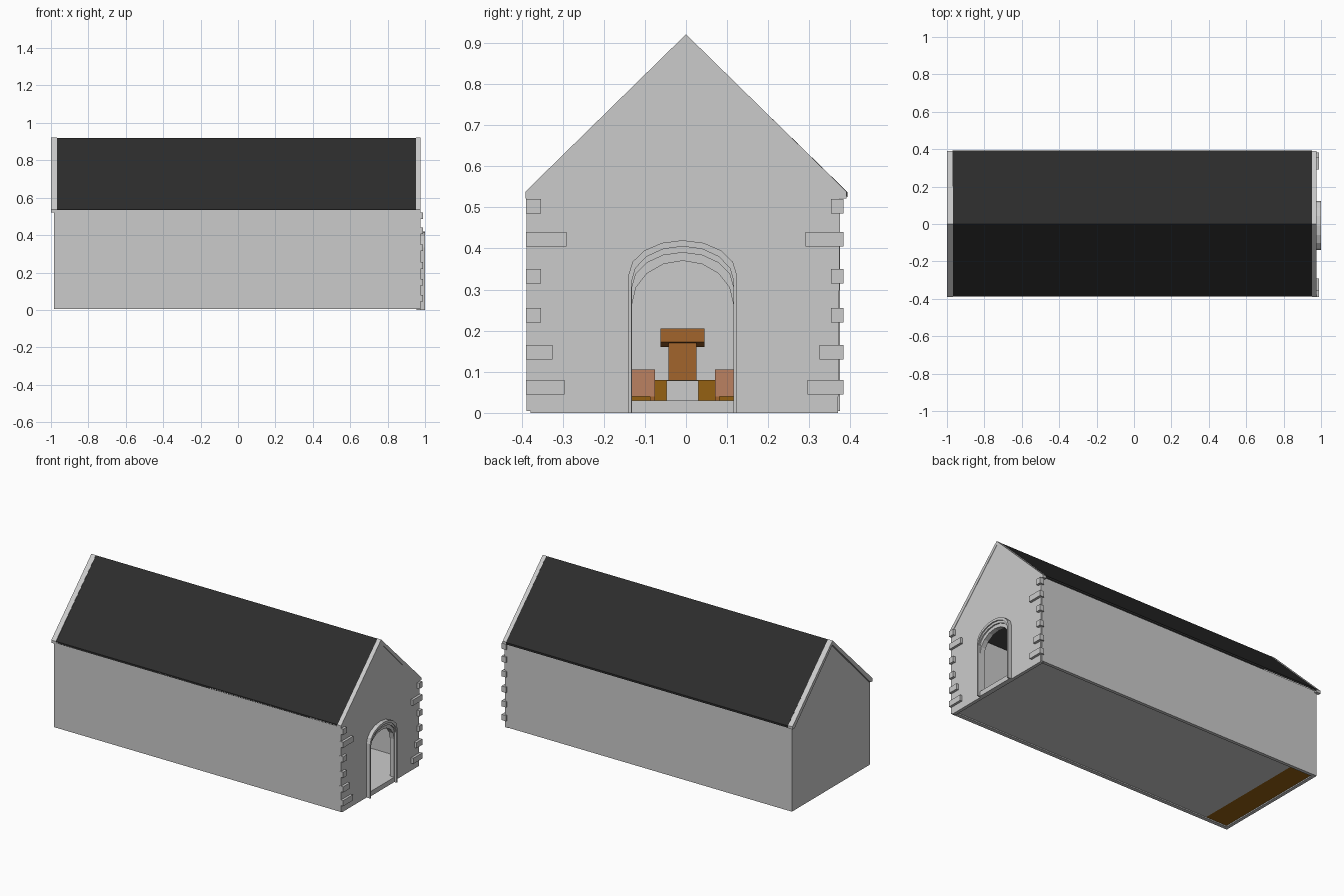
import bpy, bmesh, math

if "Cube" in bpy.data.objects:
    bpy.data.objects.remove(bpy.data.objects["Cube"])


def material(name, rgb):
    m = bpy.data.materials.new(name)
    m.diffuse_color = (*rgb, 1)
    m.use_nodes = True
    m.node_tree.nodes["Principled BSDF"].inputs["Base Color"].default_value = m.diffuse_color
    return m


ROOF = material("slate", (0.025, 0.025, 0.025))
WOOD = material("wood", (0.36, 0.13, 0.025))
OAK = material("platform_wood", (0.30, 0.12, 0.006))
PEW = material("pew_wood", (0.50, 0.22, 0.12))


def finish(bm, name, mat):
    bmesh.ops.recalc_face_normals(bm, faces=bm.faces)
    me = bpy.data.meshes.new(name)
    bm.to_mesh(me)
    bm.free()
    ob = bpy.data.objects.new(name, me)
    bpy.context.collection.objects.link(ob)
    if mat:
        me.materials.append(mat)
    return ob


def box(name, x0, x1, y0, y1, z0, z1, mat=None):
    bm = bmesh.new()
    bmesh.ops.create_cube(bm, size=1)
    for v in bm.verts:
        v.co = (x1 if v.co.x > 0 else x0, y1 if v.co.y > 0 else y0, z1 if v.co.z > 0 else z0)
    return finish(bm, name, mat)


def prism(name, pts, x0, x1, mat=None):
    """Extrude a (y, z) outline along x."""
    bm = bmesh.new()
    face = bm.faces.new([bm.verts.new((x0, y, z)) for y, z in pts])
    ext = bmesh.ops.extrude_face_region(bm, geom=[face], use_keep_orig=True)
    new = [g for g in ext["geom"] if isinstance(g, bmesh.types.BMVert)]
    bmesh.ops.translate(bm, verts=new, vec=(x1 - x0, 0, 0))
    return finish(bm, name, mat)


def arch(half, spring, apex, base=0.0, cy=-0.008, n=8):
    """Open outline from the left foot, over the arch, to the right foot."""
    pts = [(cy - half, base)]
    for i in range(n + 1):
        a = math.pi * (1 - i / n)
        pts.append((cy + half * math.cos(a), spring + (apex - spring) * math.sin(a)))
    return pts + [(cy + half, base)]


def band(name, outer, inner, x0, x1):
    prism(name, outer + inner[::-1], x0, x1)


# door wall with arched notch, plus the sill
opening = arch(0.123, 0.265, 0.37)
prism("door_gable_wall",
      [(-0.378, 0), *opening, (0.37, 0), (0.375, 0.53), (0.385, 0.535), (0, 0.915), (-0.385, 0.535), (-0.378, 0.53)],
      0.955, 0.975)
box("door_sill", 0.955, 0.985, -0.131, 0.115, 0, 0.03)

# stepped door surround
outlines = [arch(0.132, 0.335, 0.42), arch(0.124, 0.32, 0.405), arch(0.1235, 0.305, 0.39), opening]
for i, x in enumerate((1.0, 0.993, 0.985)):
    band("door_surround_%d" % i, outlines[i], outlines[i + 1], 0.96, x)

# rear gable and long walls
prism("rear_gable_wall", [(-0.385, 0.005), (0.375, 0.005), (0.375, 0.53), (0, 0.91), (-0.385, 0.53)], -0.985, -0.965)
box("front_wall", -0.985, 0.975, -0.388, -0.365, 0.005, 0.535)
box("back_wall", -0.985, 0.97, 0.355, 0.375, 0.005, 0.535)

# roof slopes and the gable copings
for s, side in ((-1, "front"), (1, "back")):
    edge = 0.388 if s < 0 else 0.393
    slope = [(0, 0.92), (s * edge, 0.537), (s * edge, 0.525), (0, 0.908)]
    prism("roof_" + side, slope, -0.97, 0.953, ROOF)
    cope = [(0, 0.921), (s * 0.391, 0.538), (s * 0.391, 0.522), (s * 0.37, 0.522), (0, 0.895)]
    prism("door_coping_" + side, cope, 0.952, 0.977)
    prism("rear_coping_" + side, cope, -1.0, -0.969)

# corner stones: height, inner edge distance
for i, (z, inner) in enumerate(((0.045, 0.295), (0.13, 0.325), (0.22, 0.353),
                                (0.315, 0.353), (0.405, 0.291), (0.485, 0.353))):
    box("corner_stone_front_%d" % i, 0.96, 0.99, -0.389, -inner, z, z + 0.035)
    box("corner_stone_back_%d" % i, 0.96, 0.99, inner, 0.383, z, z + 0.035)

# floor, platform and step
box("floor", -0.82, 0.957, -0.367, 0.357, 0.012, 0.03)
box("platform", -0.967, -0.82, -0.367, 0.357, 0.012, 0.08, OAK)
box("platform_step", -0.82, -0.77, -0.047, 0.03, 0.03, 0.079)

# pulpit
box("pulpit_body", -0.92, -0.86, -0.043, 0.026, 0.08, 0.195, WOOD)
prism_top = box("pulpit_top", -0.935, -0.845, -0.062, 0.045, 0.172, 0.205, WOOD)
for v in prism_top.data.vertices:
    if v.co.x < -0.9:
        v.co.z -= 0.012

# pew rows on both sides of the aisle
for row in range(9):
    x = -0.62 + row * 0.15
    for side, y0, y1 in (("front", -0.34, -0.076), ("back", 0.07, 0.33)):
        tag = "_%s_%d" % (side, row)
        box("pew_back" + tag, x, x + 0.012, y0, y1, 0.04, 0.105, PEW)
        box("pew_seat" + tag, x - 0.05, x, y0, y1, 0.06, 0.07, WOOD)
        for y in (y0, y1 - 0.012):
            box("pew_leg" + tag, x - 0.05, x + 0.012, y, y + 0.012, 0.03, 0.06, WOOD)
